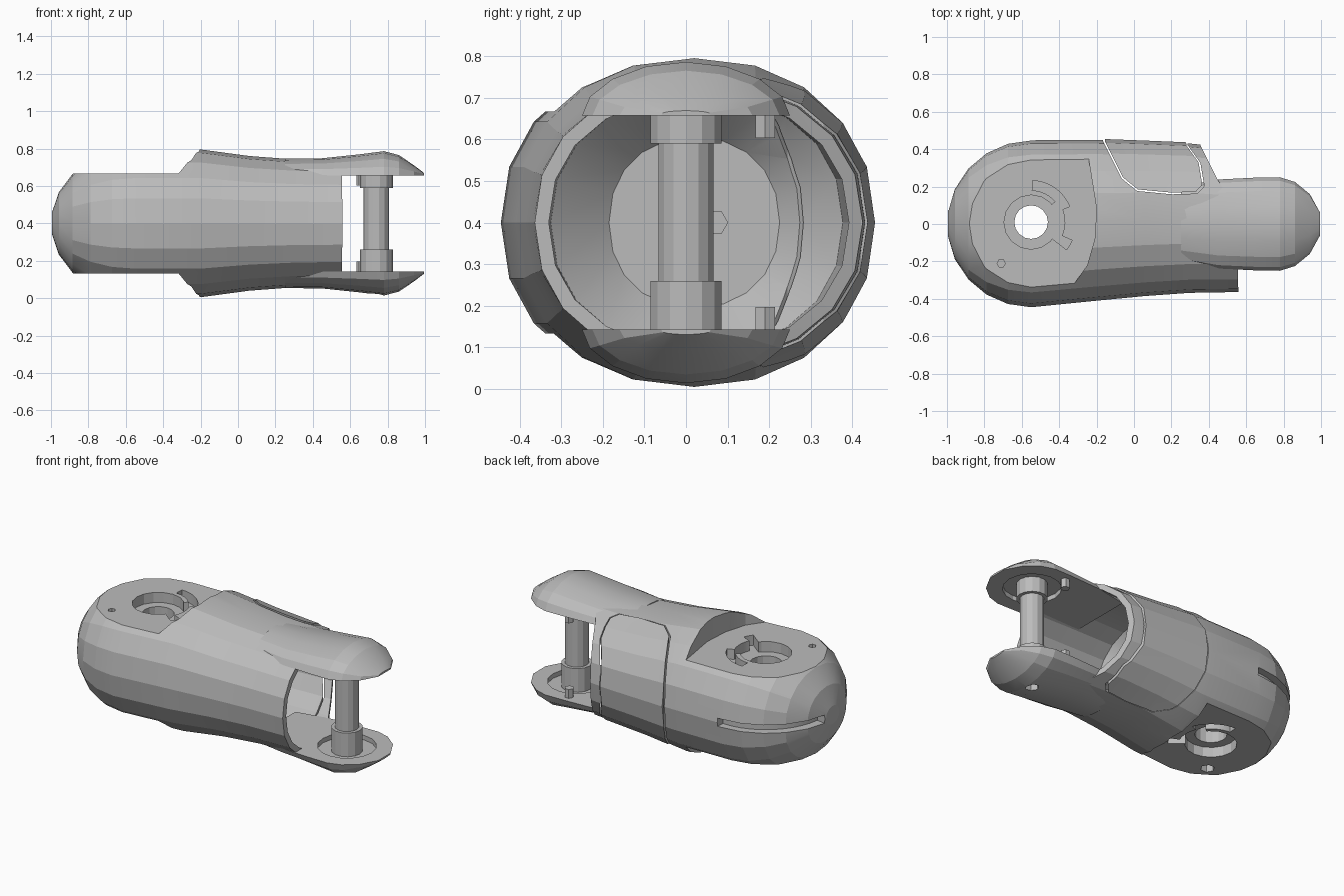
import bpy, bmesh, math
from mathutils import Vector

if "Cube" in bpy.data.objects:
    bpy.data.objects.remove(bpy.data.objects["Cube"], do_unlink=True)

MID = 0.4            # height of the symmetry plane
HUB = (-0.55, 0.01)  # knuckle bore axis
PIN = (0.74, 0.0)    # hinge pin axis

grey = bpy.data.materials.new("light_grey")
grey.use_nodes = True
grey.diffuse_color = (0.5, 0.5, 0.5, 1)
grey.node_tree.nodes["Principled BSDF"].inputs["Base Color"].default_value = (0.5, 0.5, 0.5, 1)


def loft(name, rings):
    """Skin a list of equal-length point rings and cap both ends."""
    bm = bmesh.new()
    rows = [[bm.verts.new(p) for p in ring] for ring in rings]
    n = len(rows[0])
    for a, b in zip(rows, rows[1:]):
        for i in range(n):
            j = (i + 1) % n
            bm.faces.new((a[i], a[j], b[j], b[i]))
    bm.faces.new(rows[0])
    bm.faces.new(rows[-1])
    bmesh.ops.recalc_face_normals(bm, faces=bm.faces)
    mesh = bpy.data.meshes.new(name)
    bm.to_mesh(mesh)
    bm.free()
    mesh.materials.append(grey)
    obj = bpy.data.objects.new(name, mesh)
    bpy.context.collection.objects.link(obj)
    return obj


def prism(name, outline, z0, z1):
    return loft(name, [[(x, y, z) for x, y in outline] for z in (z0, z1)])


def cylinder(name, centre, r, z0, z1, sides=16):
    return prism(name, [(centre[0] + r * math.cos(math.tau * i / sides),
                         centre[1] + r * math.sin(math.tau * i / sides))
                        for i in range(sides)], z0, z1)


def arc_prism(name, centre, r0, r1, a0, a1, z0, z1, steps=10):
    angles = [math.radians(a0 + (a1 - a0) * i / steps) for i in range(steps + 1)]
    pts = [(r1, a) for a in angles] + [(r0, a) for a in reversed(angles)]
    return prism(name, [(centre[0] + r * math.cos(a), centre[1] + r * math.sin(a))
                        for r, a in pts], z0, z1)


def boolean(obj, cutter, operation="DIFFERENCE", keep=False):
    mod = obj.modifiers.new("cut", "BOOLEAN")
    mod.operation, mod.solver, mod.object = operation, "EXACT", cutter
    bpy.context.view_layer.objects.active = obj
    bpy.ops.object.modifier_apply(modifier=mod.name)
    if not keep:
        bpy.data.objects.remove(cutter, do_unlink=True)


def flip(z0, z1, side):
    """Heights measured from the middle plane, above or below it."""
    return MID + side * z0, MID + side * z1


def tube(name, sections, inset=0.0, sides=20):
    """Rounded oval sections (x, low y, high y, half height) along x."""
    def power(v):
        return math.copysign(abs(v) ** 0.92, v)
    rings = []
    for x, lo, hi, h in sections:
        c, w = (lo + hi) / 2, (hi - lo) / 2 - inset
        rings.append([(x, c + w * power(math.cos(math.tau * i / sides)),
                       MID + (h - inset) * power(math.sin(math.tau * i / sides)))
                      for i in range(sides)])
    return loft(name, rings)


# Rounded knuckle end followed by the tapering sleeve
sections = []
for a in (8, 25, 42, 58, 74, 90):
    s = math.sin(math.radians(a))
    sections.append((-0.55 - 0.45 * math.cos(math.radians(a)), -0.445 * s, 0.45 * s, 0.395 * s))
sections += [(-0.2, -0.41, 0.45, 0.395), (0.06, -0.385, 0.44, 0.36),
             (0.3, -0.368, 0.43, 0.342), (0.6, -0.363, 0.40, 0.335)]
shell = tube("knuckle_sleeve", sections)
panel = tube("side_panel", sections, -0.006)


def cavity(inset):
    return tube("cavity_cutter", [(-0.12, -0.22, 0.26, 0.24), (0.0, -0.36, 0.41, 0.34)]
                + sections[-2:-1] + [(0.7, -0.363, 0.41, 0.335)], inset)


# Hollow the sleeve and trim its open end
boolean(shell, cavity(0.035))
end_line = [(0.33, 0.6), (0.355, 0.42), (0.44, 0.25), (0.5, 0.15), (0.555, -0.1), (0.56, -0.6),
            (1.2, -0.6), (1.2, 0.6)]
boolean(shell, prism("end_cutter", end_line, -0.2, 1))

# Side panel set in a gap in the sleeve
panel_outline = [(-0.165, 0.6), (-0.155, 0.44), (-0.06, 0.25), (0.02, 0.185), (0.2, 0.168),
                 (0.33, 0.172), (0.365, 0.21), (0.345, 0.33), (0.28, 0.42), (0.27, 0.6)]
centre = Vector((0.1, 0.4))
gap = [centre + (Vector(p) - centre) * 1.04 for p in panel_outline]
boolean(shell, prism("gap_cutter", gap, -0.2, 1))
boolean(panel, prism("panel_cutter", panel_outline, -0.2, 1), "INTERSECT")
boolean(panel, cavity(0.033))

# Flat knuckle faces with recesses, on both sides
clearance = [(-1.2, 0.7), (-0.27, 0.7), (-0.24, 0.33), (-0.2, 0.08), (-0.21, -0.08),
             (-0.25, -0.22), (-0.32, -0.32), (-0.42, -0.37), (-0.5, -0.7), (-1.2, -0.7)]
for side in (1, -1):
    boolean(shell, prism("face_cutter", clearance, *flip(0.267, 0.6, side)))
    boolean(shell, cylinder("counterbore_cutter", HUB, 0.145, *flip(0.205, 0.4, side)))
    boolean(shell, arc_prism("crescent_cutter", HUB, 0.17, 0.222, 22, 88, *flip(0.205, 0.4, side)))
    boolean(shell, arc_prism("hook_cutter", HUB, 0.13, 0.24, -38, -24, *flip(0.205, 0.4, side)))
    boolean(shell, arc_prism("link_cutter", HUB, 0.13, 0.18, -30, 40, *flip(0.205, 0.4, side)))
    r = 0.022 if side > 0 else 0.04
    boolean(shell, cylinder("small_hole_cutter", (-0.71, -0.21), r, *flip(0.15, 0.4, side), 6))
boolean(shell, cylinder("bore_cutter", HUB, 0.09, -0.2, 1))

# Curved side slot and cable hole
boolean(shell, arc_prism("slot_cutter", HUB, 0.39, 0.6, 87, 172, 0.375, 0.425))
boolean(shell, loft("cable_cutter", [[(x, 0.07 + 0.03 * math.cos(math.tau * i / 6),
                                       MID + 0.03 * math.sin(math.tau * i / 6))
                                      for i in range(6)] for x in (-0.3, 0.1)]))

# Domed hinge ears: (x, half width, dome height)
ear_profile = [(0.25, 0.2, 0.085), (0.45, 0.238, 0.087), (0.65, 0.248, 0.108), (0.78, 0.25, 0.125),
               (0.86, 0.225, 0.104), (0.94, 0.16, 0.05), (0.995, 0.06, 0.008)]
parts = [shell, panel]
for side, label in ((1, "upper"), (-1, "lower")):
    rings = []
    for x, w, h in ear_profile:
        arc = [math.pi * i / 8 for i in range(9)]
        rings.append([(x, w * math.cos(a),
                       MID + side * (0.257 + h * max(0.0, math.sin(a)) ** 1.15 + 0.004 * (0 < a < 3)))
                      for a in arc])
    ear = loft(label + "_hinge_ear", rings)
    boolean(ear, cylinder("recess_cutter", PIN, 0.165, *flip(0.2, 0.285, side)))
    if side < 0:
        boolean(ear, cylinder("screw_hole_cutter", PIN, 0.04, -0.1, 0.08, 6))
    # Collar and stop peg on the inner face of the ear
    foot = 0.19 if side > 0 else 0.14
    collar = cylinder(label + "_pin_collar", PIN, 0.088, *flip(foot, 0.295, side), 14)
    peg = cylinder(label + "_stop_peg", (0.66, 0.19), 0.027, *flip(0.203, 0.295, side), 6)
    parts += [ear, collar, peg]

# Hinge pin
parts.append(cylinder("hinge_pin", PIN, 0.068, 0.12, 0.68, 14))

# Soft shading with crisp edges
bpy.ops.object.select_all(action="DESELECT")
for obj in parts:
    obj.select_set(True)
bpy.context.view_layer.objects.active = shell
bpy.ops.object.shade_smooth_by_angle(angle=math.radians(15))
